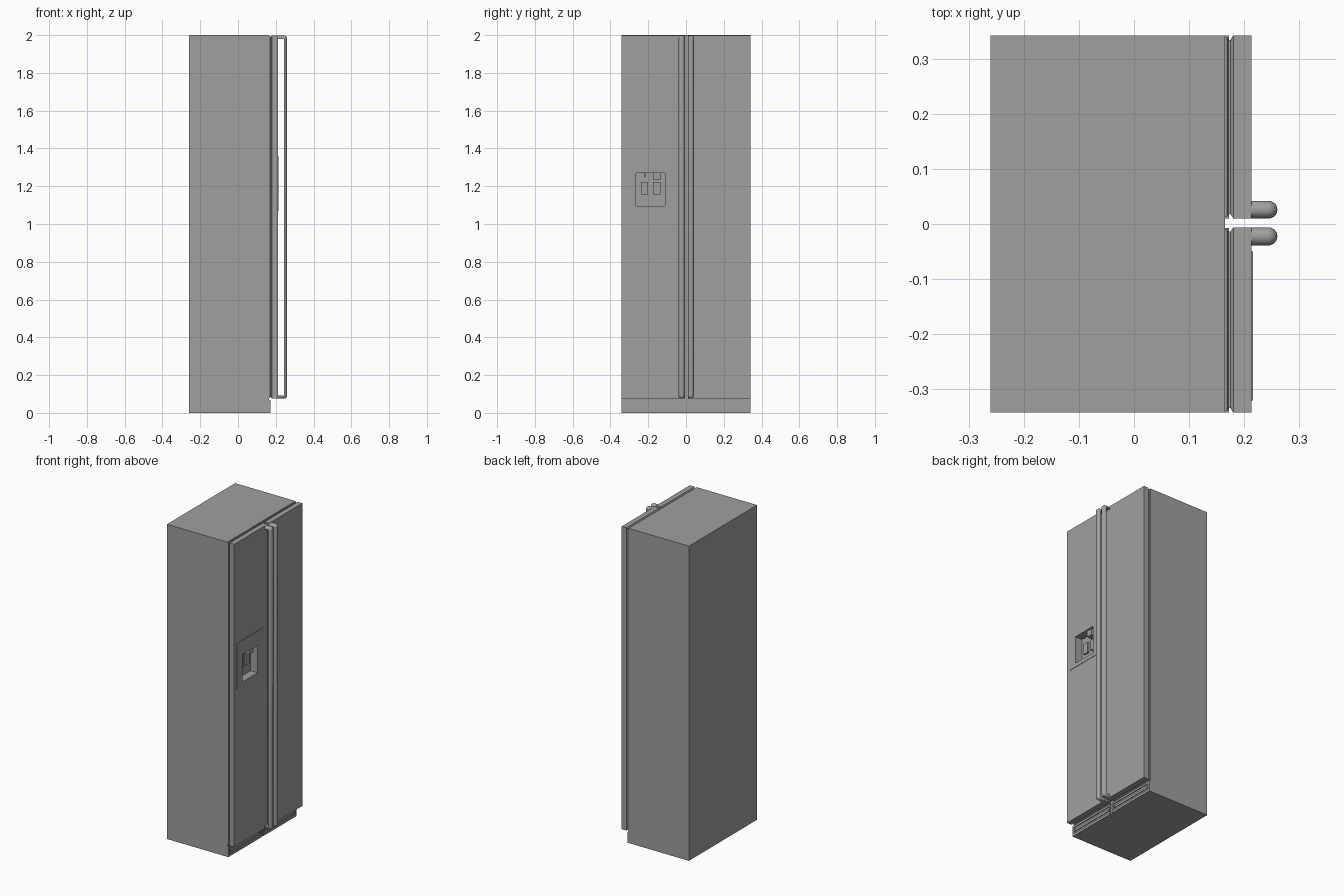
import bpy, bmesh, math

if "Cube" in bpy.data.objects:
    bpy.data.objects.remove(bpy.data.objects["Cube"])

grey = bpy.data.materials.new("appliance_grey")
grey.diffuse_color = (0.35, 0.35, 0.35, 1)
grey.use_nodes = True
grey.node_tree.nodes["Principled BSDF"].inputs["Base Color"].default_value = grey.diffuse_color


def finish(name, bm, smooth=False):
    bmesh.ops.recalc_face_normals(bm, faces=bm.faces)
    mesh = bpy.data.meshes.new(name)
    bm.to_mesh(mesh)
    bm.free()
    mesh.materials.append(grey)
    ob = bpy.data.objects.new(name, mesh)
    bpy.context.collection.objects.link(ob)
    if smooth:
        bpy.context.view_layer.objects.active = ob
        ob.select_set(True)
        bpy.ops.object.shade_smooth_by_angle(angle=math.radians(35))
        ob.select_set(False)
    return ob


def loft(name, rings, smooth=False):
    """Skin closed rings of points in order and cap both ends."""
    bm = bmesh.new()
    vr = [[bm.verts.new(p) for p in r] for r in rings]
    n = len(vr[0])
    for a, b in zip(vr, vr[1:]):
        for i in range(n):
            j = (i + 1) % n
            bm.faces.new((a[i], a[j], b[j], b[i]))
    bm.faces.new(vr[0])
    bm.faces.new(vr[-1])
    return finish(name, bm, smooth)


def rect(x, y0, y1, z0, z1, inset=0.0):
    y0, y1, z0, z1 = y0 + inset, y1 - inset, z0 + inset, z1 - inset
    return [(x, y0, z0), (x, y1, z0), (x, y1, z1), (x, y0, z1)]


def box(name, x0, x1, *yz):
    return loft(name, [rect(x0, *yz), rect(x1, *yz)])


# Cabinet
W, BACK, FRONT, DOOR = 0.342, -0.26, 0.165, 0.213
box("cabinet", BACK, FRONT, -W, W, 0, 2)


# Doors with a grooved seal behind; the freezer door carries the dispenser panel
def door_rings(y0, y1):
    profile = [(0.1645, .003), (0.169, .003), (0.171, .008),
               (0.175, .008), (0.180, 0), (DOOR, 0)]
    return [rect(x, y0, y1, 0.075, 1.999, i) for x, i in profile]


panel = (-0.32, -0.05, 1.07, 1.36)
recess = (-0.265, -0.11, 1.095, 1.27)
loft("fridge_door", door_rings(0.01, W))
loft("freezer_door", door_rings(-W, -0.006) + [
    rect(DOOR, *panel), rect(0.2155, *panel),
    rect(0.2155, *recess), rect(0.1665, *recess)])

# Dispenser paddles and spouts inside the recess
box("ice_paddle", 0.166, 0.178, -0.238, -0.200, 1.155, 1.222)
box("water_paddle", 0.166, 0.178, -0.175, -0.135, 1.155, 1.222)
box("ice_spout", 0.166, 0.205, -0.175, -0.135, 1.232, 1.271)
box("water_spout", 0.185, 0.193, -0.223, -0.215, 1.248, 1.271)


# Handles: domed section swept around a U with rounded corners
def handle(name, y0, y1, z0=0.075, z1=1.998, tip=0.26, r=0.018):
    cy, hw = (y0 + y1) / 2, (y1 - y0) / 2
    section = [(-hw * math.cos(math.pi * k / 10),
                hw * (1 - math.sin(math.pi * k / 10))) for k in range(11)]
    section += [(hw, 0.0175), (-hw, 0.0175)]
    path = [(DOOR - 0.002, z1, 0, 1)]
    for zc, start in ((z1 - r, 90), (z0 + r, 0)):
        for k in range(7):
            a = math.radians(start - 15 * k)
            c, s = math.cos(a), math.sin(a)
            path.append((tip - r + r * c, zc + r * s, c, s))
    path.append((DOOR - 0.002, z0, 0, -1))
    loft(name, [[(x - d * nx, cy + y, z - d * nz) for y, d in section]
                for x, z, nx, nz in path], True)


handle("fridge_handle", 0.010, 0.042)
handle("freezer_handle", -0.039, -0.006)

# Base grilles with a recessed slot and a louvre bar
for side, y0, y1 in (("left", -W, -0.007), ("right", 0.010, W)):
    outer = (y0, y1, 0, 0.068)
    slot = (y0 + 0.012, y1 - 0.012, 0.014, 0.055)
    loft(side + "_grille", [rect(0.1645, *outer), rect(0.172, *outer),
                            rect(0.172, *slot), rect(0.1665, *slot)])
    box(side + "_louvre", 0.166, 0.1715, y0 + 0.02, y1 - 0.02, 0.027, 0.042)
